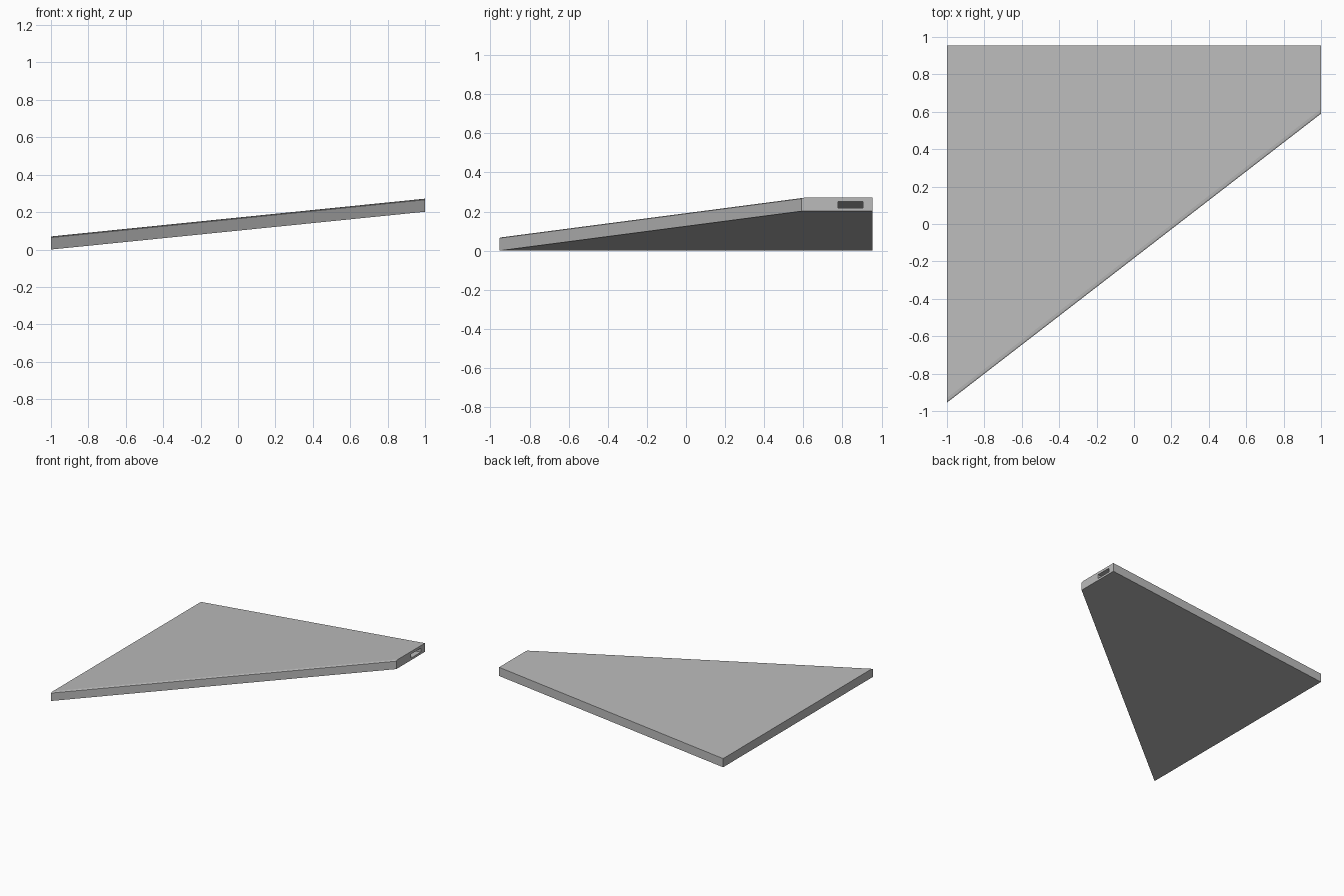
import bpy
import bmesh
from mathutils import Vector

if "Cube" in bpy.data.objects:
    bpy.data.objects.remove(bpy.data.objects["Cube"], do_unlink=True)

SLOPE = 0.101          # rise of the slab per unit of x
THICK = 0.07

grey = bpy.data.materials.new("plain grey")
grey.use_nodes = True
colour = (0.5, 0.5, 0.5, 1)
grey.diffuse_color = colour
grey.node_tree.nodes["Principled BSDF"].inputs["Base Color"].default_value = colour


def sheared(x, y, height):
    """Point at a height above the sloping underside."""
    return Vector((x, y, SLOPE * (x + 1) + height))


def prism(name, left, right):
    """Solid between matching (y, height) profiles at two x stations."""
    bm = bmesh.new()
    rings = [[bm.verts.new(sheared(x, y, h)) for y, h in pts]
             for x, pts in (left, right)]
    a, b = rings
    bm.faces.new(a)
    bm.faces.new(b[::-1])
    for i in range(len(a)):
        j = (i + 1) % len(a)
        bm.faces.new((a[j], a[i], b[i], b[j]))
    bmesh.ops.recalc_face_normals(bm, faces=bm.faces)
    mesh = bpy.data.meshes.new(name)
    bm.to_mesh(mesh)
    bm.free()
    mesh.materials.append(grey)
    obj = bpy.data.objects.new(name, mesh)
    bpy.context.collection.objects.link(obj)
    return obj


def slab_profile(front):
    """Cross-section with the upper front edge slightly eased."""
    back = 0.955
    return [(front, 0), (back, 0), (back, THICK), (front + 0.025, THICK),
            (front + 0.008, THICK - 0.002), (front, THICK - 0.006)]


# Sloping slab, long on the left and short on the right end
slab = prism("slab", (-1, slab_profile(-0.955)), (1, slab_profile(0.59)))

# Deep slot in the short end, running parallel to the slab
slot = [(0.778, 0.017), (0.905, 0.017), (0.905, 0.049), (0.778, 0.049)]
cutter = prism("slot_cutter", (0.6, slot), (1.1, slot))
cutter.hide_render = True
cut = slab.modifiers.new("slot", "BOOLEAN")
cut.operation = "DIFFERENCE"
cut.solver = "EXACT"
cut.object = cutter

bpy.context.view_layer.objects.active = slab
slab.select_set(True)
bpy.ops.object.modifier_apply(modifier=cut.name)
bpy.data.objects.remove(cutter, do_unlink=True)
